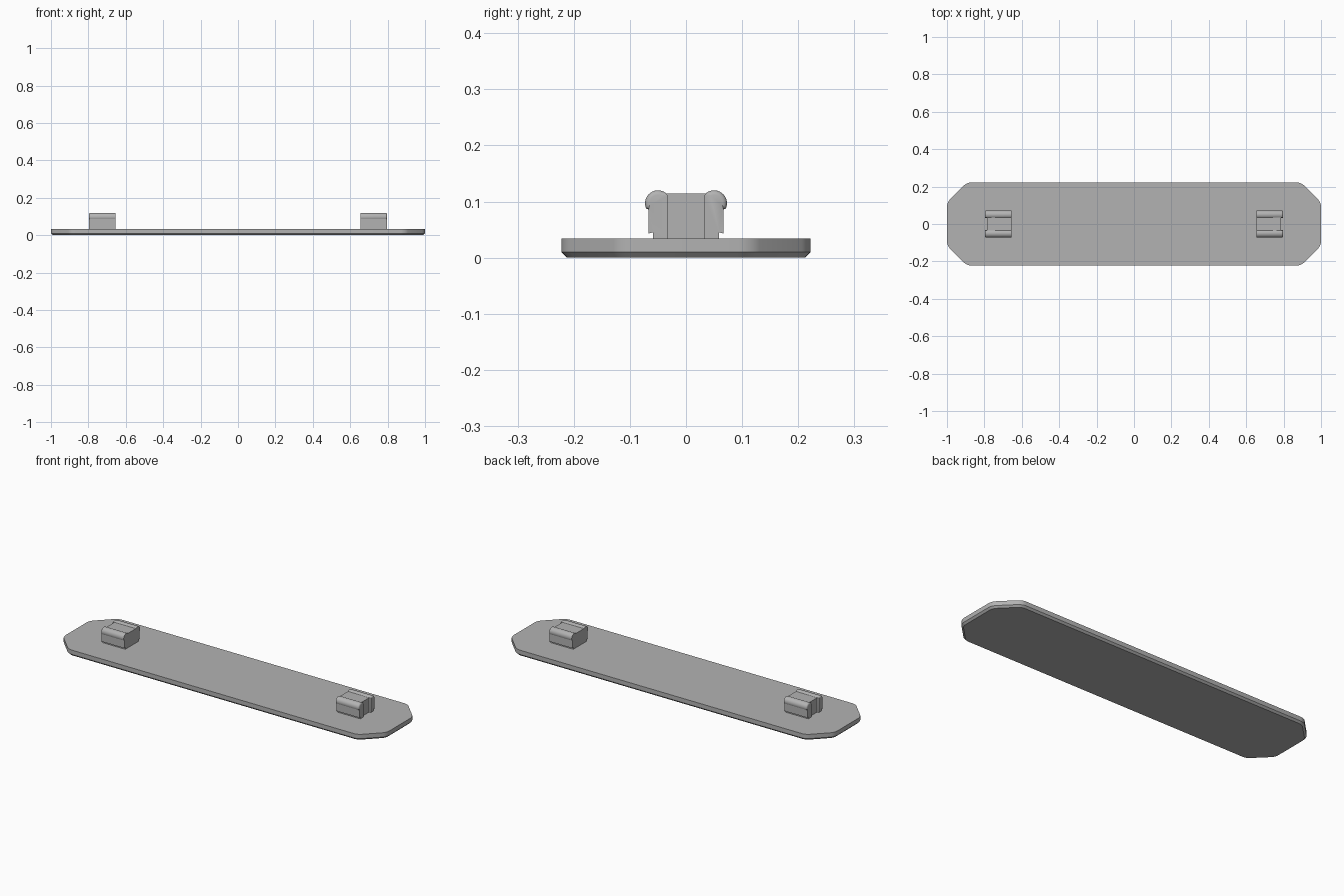
import bpy, bmesh, math

cube = bpy.data.objects.get("Cube")
if cube:
    bpy.data.objects.remove(cube, do_unlink=True)

grey = bpy.data.materials.new("plain grey")
grey.use_nodes = True
colour = (0.45, 0.45, 0.45, 1)
grey.diffuse_color = colour
grey.node_tree.nodes["Principled BSDF"].inputs["Base Color"].default_value = colour


def finish(bm, name):
    bmesh.ops.recalc_face_normals(bm, faces=bm.faces[:])
    mesh = bpy.data.meshes.new(name)
    bm.to_mesh(mesh)
    bm.free()
    mesh.materials.append(grey)
    ob = bpy.data.objects.new(name, mesh)
    bpy.context.collection.objects.link(ob)
    bpy.ops.object.select_all(action='DESELECT')
    ob.select_set(True)
    bpy.context.view_layer.objects.active = ob
    bpy.ops.object.shade_smooth_by_angle(angle=math.radians(32))
    return ob


def extrude(points, offset):
    """Solid prism from a closed outline; returns its bmesh."""
    bm = bmesh.new()
    face = bm.faces.new([bm.verts.new(p) for p in points])
    new = bmesh.ops.extrude_face_region(bm, geom=[face], use_keep_orig=True)["geom"]
    bmesh.ops.translate(bm, vec=offset, verts=[v for v in new if isinstance(v, bmesh.types.BMVert)])
    return bm


# Long plate with clipped, softened corners and a chamfered underside
T = 0.034
quarter = [(1, 0.115), (0.893, 0.222)]
outline = (quarter + [(-x, y) for x, y in reversed(quarter)]
           + [(-x, -y) for x, y in quarter] + [(x, -y) for x, y in reversed(quarter)])
bm = extrude([(x, y, 0) for x, y in outline], (0, 0, T))
upright = [e for e in bm.edges if abs(e.verts[0].co.z - e.verts[1].co.z) > T / 2]
bmesh.ops.bevel(bm, geom=upright, offset=0.022, segments=5, profile=0.5, affect='EDGES')
rim = [e for e in bm.edges if all(v.co.z < 0.001 for v in e.verts)]
bmesh.ops.bevel(bm, geom=rim, offset=0.01, segments=1, affect='EDGES')
finish(bm, "plate")

# Clip arm outline: rounded bead on top, wall, small undercut at the foot
CY, CZ, R = 0.05, 0.097, 0.023
arc = [math.radians(-25 + i * 160 / 16) for i in range(17)]
profile = [(CY + R * math.cos(a), CZ + R * math.sin(a)) for a in arc]
profile += [(0.033, 0.11), (0.033, 0.03), (0.059, 0.03), (0.059, 0.045),
            (0.067, 0.043), (0.067, 0.086)]

for sx, side in ((1, "left"), (-1, "right")):
    # Centre block of the clip
    block = [(sx * 0.655, y, z) for y, z in
             ((-0.036, 0.03), (0.036, 0.03), (0.036, 0.114), (-0.036, 0.114))]
    finish(extrude(block, (sx * 0.132, 0, 0)), side + "_clip_block")

    # Pair of beaded arms, rounded over at the outer end
    for sy, end in ((-1, "front"), (1, "back")):
        bm = extrude([(sx * 0.655, sy * y, z) for y, z in profile], (sx * 0.142, 0, 0))
        tip = [e for e in bm.edges
               if all(abs(v.co.x) > 0.79 and v.co.z > 0.08 and abs(v.co.y) > 0.034
                      for v in e.verts)]
        bmesh.ops.bevel(bm, geom=tip, offset=0.008, segments=3, profile=0.5,
                        affect='EDGES', clamp_overlap=False)
        finish(bm, side + "_clip_arm_" + end)
